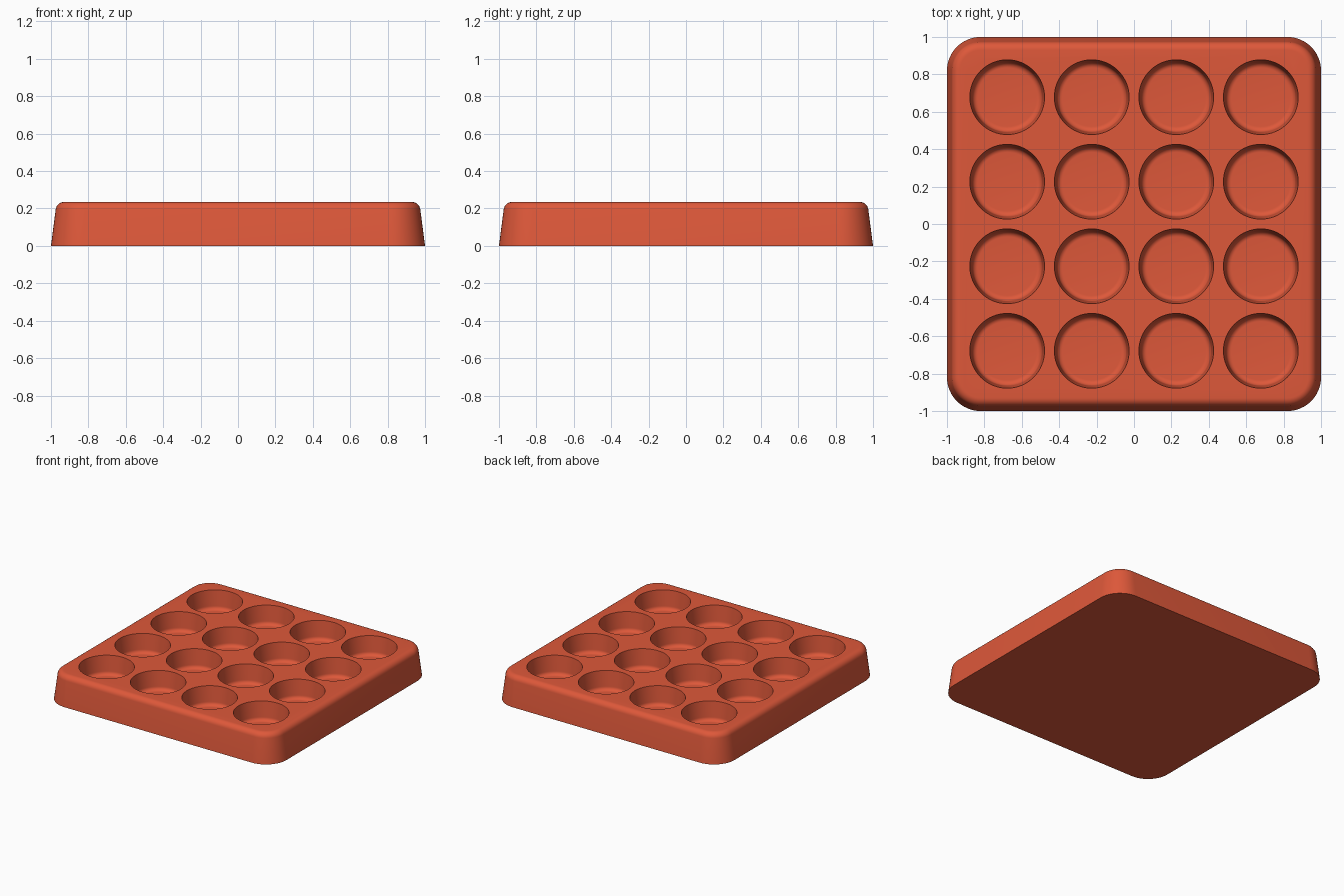
import bpy, bmesh
from math import sin, cos, pi, radians

if "Cube" in bpy.data.objects:
    bpy.data.objects.remove(bpy.data.objects["Cube"])

HEIGHT, FLOOR, PITCH = 0.235, 0.085, 0.452
CORNER, EDGE = 0.18, 0.045

red = bpy.data.materials.new("terracotta red")
red.use_nodes = True
red.diffuse_color = (0.73, 0.098, 0.042, 1)
red.node_tree.nodes["Principled BSDF"].inputs["Base Color"].default_value = red.diffuse_color


def rounded_square(inset, z, steps=12):
    """Points of a rounded square, drawn in from the widest outline."""
    radius, centre = CORNER - inset, 1 - CORNER
    points = []
    for k, (sx, sy) in enumerate(((1, 1), (-1, 1), (-1, -1), (1, -1))):
        for i in range(steps + 1):
            a = (k + i / steps) * pi / 2
            points.append((sx * centre + radius * cos(a), sy * centre + radius * sin(a), z))
    return points


def circle(x, y, radius, z, steps=64):
    return [(x + radius * cos(2 * pi * i / steps), y + radius * sin(2 * pi * i / steps), z)
            for i in range(steps)]


def loft(bm, rings):
    """Closed solid through rings of points, bottom to top."""
    rings = [[bm.verts.new(p) for p in ring] for ring in rings]
    for low, high in zip(rings, rings[1:]):
        for i in range(len(low)):
            j = (i + 1) % len(low)
            bm.faces.new((low[i], low[j], high[j], high[i]))
    bm.faces.new(rings[0][::-1])
    bm.faces.new(rings[-1])


def make_object(name, bm):
    mesh = bpy.data.meshes.new(name)
    bmesh.ops.recalc_face_normals(bm, faces=bm.faces)
    bm.to_mesh(mesh)
    bm.free()
    mesh.materials.append(red)
    obj = bpy.data.objects.new(name, mesh)
    bpy.context.collection.objects.link(obj)
    return obj


# Tray body: drafted sides with a rounded top edge
draft = 0.025
profile = [(0, 0)]
for i in range(9):
    a = radians(7) + (pi / 2 - radians(7)) * i / 8
    profile.append((draft + EDGE * (1 - cos(a)), HEIGHT - EDGE + EDGE * sin(a)))
bm = bmesh.new()
loft(bm, [rounded_square(inset, z) for inset, z in profile])
tray = make_object("tray", bm)

# Pocket cutters: tapered cups with a filleted floor
fillet = 0.03
cup = []
for i in range(9):
    a = pi / 2 * i / 8
    cup.append((0.157 + fillet * sin(a), FLOOR + fillet * (1 - cos(a))))
cup += [(0.2, HEIGHT), (0.2, HEIGHT + 0.1)]
bm = bmesh.new()
for row in range(4):
    for column in range(4):
        x, y = (column - 1.5) * PITCH, (row - 1.5) * PITCH
        loft(bm, [circle(x, y, r, z) for r, z in cup])
cutter = make_object("pocket_cutter", bm)
cutter.hide_render = True

# Cut the pockets and smooth the curved surfaces
cut = tray.modifiers.new("pockets", "BOOLEAN")
cut.operation = "DIFFERENCE"
cut.solver = "EXACT"
cut.object = cutter
bpy.ops.object.select_all(action="DESELECT")
tray.select_set(True)
bpy.context.view_layer.objects.active = tray
bpy.ops.object.modifier_apply(modifier=cut.name)
bpy.data.objects.remove(cutter)
bpy.ops.object.shade_smooth_by_angle(angle=radians(35))
